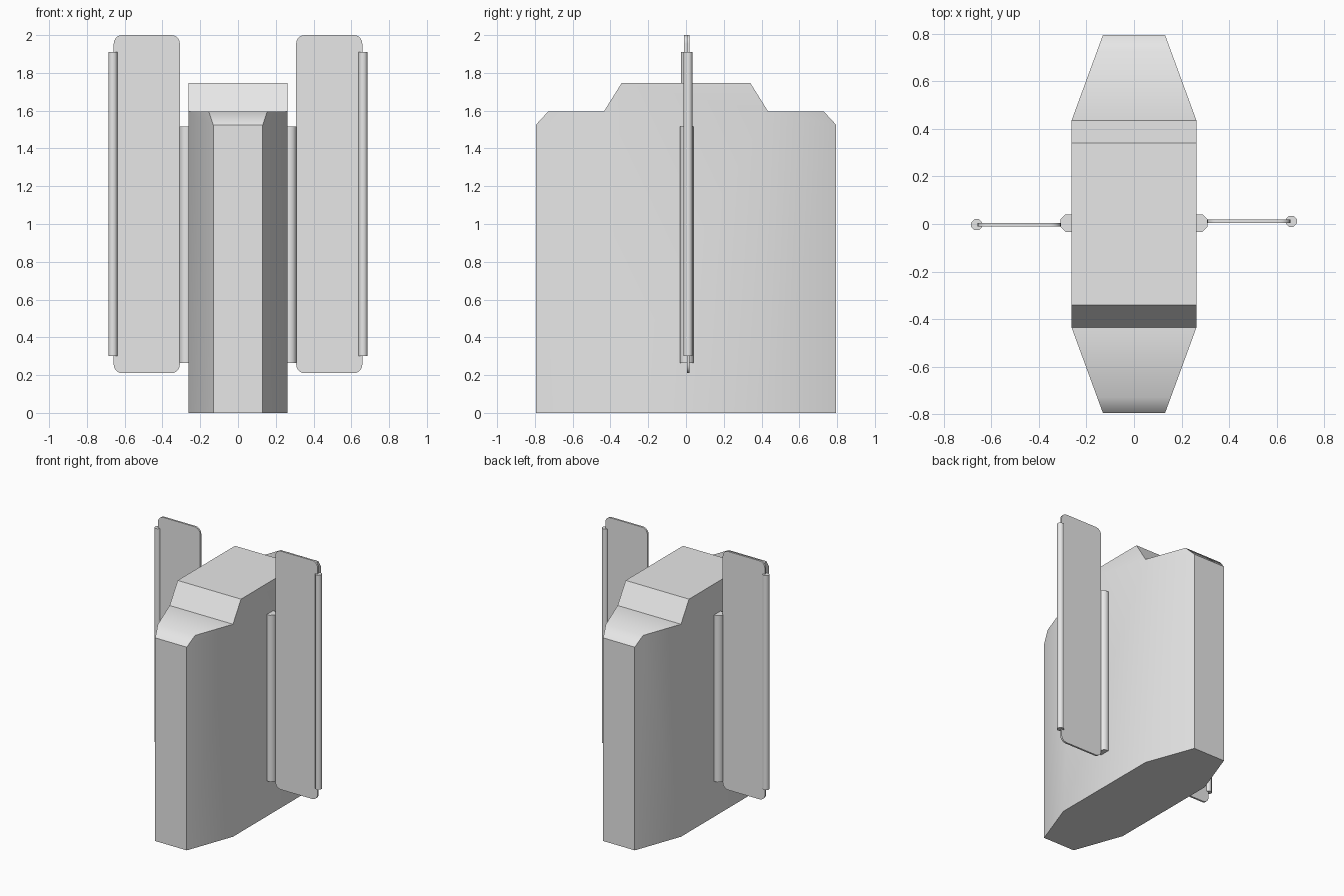
import bpy, bmesh
from math import pi, cos, sin, radians
from mathutils import Vector

cube = bpy.data.objects.get("Cube")
if cube:
    bpy.data.objects.remove(cube, do_unlink=True)

grey = bpy.data.materials.new("plain_grey")
grey.use_nodes = True
grey.diffuse_color = (0.8, 0.8, 0.8, 1)
grey.node_tree.nodes["Principled BSDF"].inputs["Base Color"].default_value = (0.8, 0.8, 0.8, 1)


def prism(points, direction):
    """Extrude a closed outline of 3D points into a solid."""
    bm = bmesh.new()
    face = bm.faces.new([bm.verts.new(p) for p in points])
    top = bmesh.ops.extrude_face_region(bm, geom=[face])["geom"]
    bmesh.ops.translate(bm, vec=direction,
                        verts=[v for v in top if isinstance(v, bmesh.types.BMVert)])
    return bm


def finish(bm, name, is_smooth):
    """Shade, mark sharp edges by rule, and link the object."""
    bmesh.ops.recalc_face_normals(bm, faces=bm.faces)
    for f in bm.faces:
        f.smooth = True
    for e in bm.edges:
        e.smooth = is_smooth(e)
    mesh = bpy.data.meshes.new(name)
    bm.to_mesh(mesh)
    bm.free()
    mesh.materials.append(grey)
    obj = bpy.data.objects.new(name, mesh)
    bpy.context.collection.objects.link(obj)
    return obj


def gentle(limit):
    return lambda e: e.calc_face_angle(pi) < radians(limit)


def rod(name, x, y, apothem, z0, z1):
    """Upright eight-sided rod."""
    r = apothem / cos(pi / 8)
    ring = [(x + r * cos(a), y + r * sin(a), z0)
            for a in (pi / 8 + i * pi / 4 for i in range(8))]
    return finish(prism(ring, (0, 0, z1 - z0)), name, gentle(50))


# Body: stepped side profile, tapered towards front and back
HALF_W, END_W, SHOULDER, END = 0.263, 0.131, 0.435, 0.795
half = [(END, 0), (END, 1.525), (0.73, 1.595), (SHOULDER, 1.595), (0.34, 1.747)]
outline = half + [(-y, z) for y, z in reversed(half)]
body = prism([(-HALF_W, y, z) for y, z in outline], (2 * HALF_W, 0, 0))
for sx in (-1, 1):
    for sy in (-1, 1):
        normal = Vector((sx * (END - SHOULDER), sy * (HALF_W - END_W), 0))
        cut = bmesh.ops.bisect_plane(
            body, geom=body.verts[:] + body.edges[:] + body.faces[:], dist=1e-5,
            plane_co=(sx * HALF_W, sy * SHOULDER, 0), plane_no=normal, clear_outer=True)
        rim = [g for g in cut["geom_cut"] if isinstance(g, bmesh.types.BMEdge)]
        bmesh.ops.holes_fill(body, edges=[e for e in rim if e.is_boundary], sides=0)
bmesh.ops.remove_doubles(body, verts=body.verts, dist=1e-4)


def body_edge_smooth(e):
    # Side tapers and the rounded-over end of each ledge are soft
    ledge_end = all(abs(abs(v.co.y) - 0.73) < 0.002 and v.co.z > 1.59 for v in e.verts)
    return e.calc_face_angle(pi) < radians(30) or ledge_end


finish(body, "body", body_edge_smooth)

# Side panels, each with a hinge post and an outer edge rod
for side, s in (("left", 1), ("right", -1)):
    y = 0.004 + 0.007 * s
    rod(side + "_hinge_post", s * 0.273, 0.004, 0.037, 0.265, 1.515)
    rod(side + "_edge_rod", s * 0.662, y, 0.023, 0.30, 1.91)

    x0, x1, z0, z1, r = 0.308, 0.658, 0.21, 2.0, 0.045
    corners = [(x1 - r, z1 - r), (x0 + r, z1 - r), (x0 + r, z0 + r), (x1 - r, z0 + r)]
    loop = []
    for i, (cx, cz) in enumerate(corners):
        for k in range(6):
            a = pi / 2 * (i + k / 5)
            loop.append((s * (cx + r * cos(a)), y - 0.007, cz + r * sin(a)))
    finish(prism(loop, (0, 0.014, 0)), side + "_panel", gentle(30))
